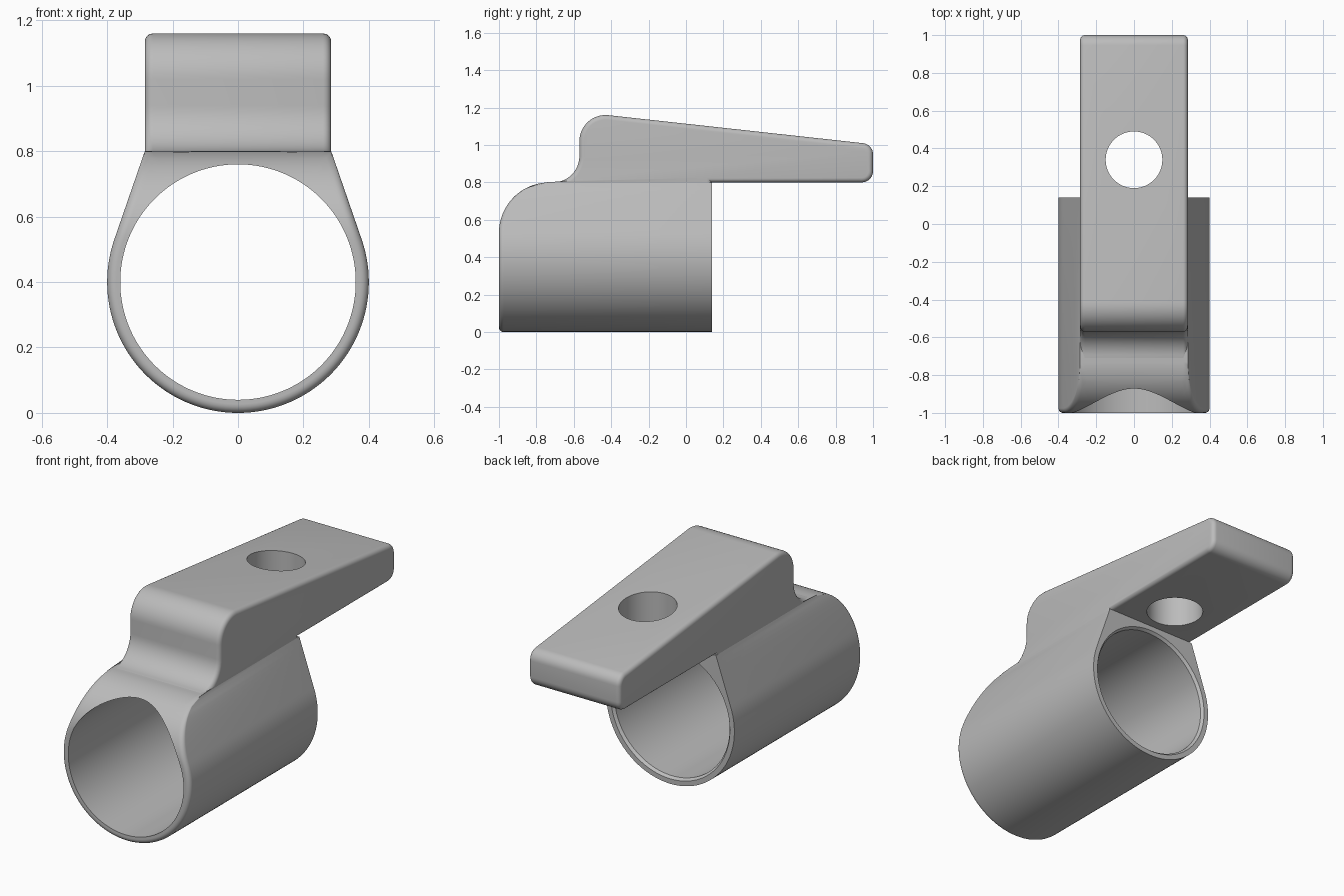
import bpy, bmesh
from math import sin, cos, sqrt, atan2, pi, radians

if "Cube" in bpy.data.objects:
    bpy.data.objects.remove(bpy.data.objects["Cube"], do_unlink=True)

grey = bpy.data.materials.new("plain_grey")
grey.use_nodes = True
COLOUR = (0.5, 0.5, 0.5, 1)
grey.diffuse_color = COLOUR
grey.node_tree.nodes["Principled BSDF"].inputs["Base Color"].default_value = COLOUR

RADIUS, BORE, HALF_W, FRONT, BACK = 0.4, 0.36, 0.285, -1.0, 0.14
NOSE = 0.27       # radius of the rounded upper front of the sleeve
EDGE = 0.025      # small edge rounding


def add_object(name, bm):
    bmesh.ops.recalc_face_normals(bm, faces=bm.faces)
    mesh = bpy.data.meshes.new(name)
    bm.to_mesh(mesh)
    bm.free()
    mesh.materials.append(grey)
    obj = bpy.data.objects.new(name, mesh)
    bpy.context.collection.objects.link(obj)
    return obj


def activate(obj):
    bpy.ops.object.select_all(action='DESELECT')
    obj.select_set(True)
    bpy.context.view_layer.objects.active = obj


def smooth(obj):
    activate(obj)
    bpy.ops.object.shade_smooth_by_angle(angle=radians(32))


def arc(cy, cz, r, start, end, steps):
    angles = [radians(start + (end - start) * i / steps) for i in range(steps + 1)]
    return [(cy + r * cos(a), cz + r * sin(a)) for a in angles]


# Sleeve outline: a circle with straight tangents up to a flat top
corner = atan2(HALF_W, RADIUS)


def outer(t):
    t = abs(t)
    if t < corner:
        return RADIUS / cos(t)
    if t < 2 * corner:
        return RADIUS / cos(t - 2 * corner)
    return RADIUS


half = [corner * i / 16 for i in range(33)]
half += [2 * corner + (pi - 2 * corner) * i / 40 for i in range(1, 41)]
angles = half + [-t for t in reversed(half[1:-1])]


def nose_slope(z):
    rise = min(1, max(0, (z - 2 * RADIUS + NOSE) / NOSE))
    return sqrt(1 - rise * rise)


def front_y(z):
    return FRONT + NOSE * (1 - nose_slope(z))


def ring(bm, radius, y):
    verts = []
    for t in angles:
        r = radius(t)
        x, z = r * sin(t), RADIUS + r * cos(t)
        verts.append(bm.verts.new((x, y(z), z)))
    return verts


# Sleeve: rings lofted from the back, round the front lip and through the bore
bm = bmesh.new()
rings = [ring(bm, outer, lambda z: BACK)]
for i in range(7):
    a = pi / 2 * i / 6
    inset, setback = EDGE * (1 - cos(a)), EDGE * (1 - sin(a))
    rings.append(ring(bm, lambda t: outer(t) - inset,
                      lambda z: front_y(z) + setback * nose_slope(z)))
for i in range(1, 7):
    f = i / 6
    rings.append(ring(bm, lambda t: (outer(t) - EDGE) * (1 - f) + BORE * f, front_y))
rings.append(ring(bm, lambda t: BORE, lambda z: BACK - 0.015))
rings.append(ring(bm, lambda t: BORE + 0.012, lambda z: BACK))
for a, b in zip(rings, rings[1:] + rings[:1]):
    for i in range(len(angles)):
        j = (i + 1) % len(angles)
        bm.faces.new((a[i], a[j], b[j], b[i]))
smooth(add_object("sleeve", bm))

# Arm: side profile with a filleted foot, rounded shoulder and tapered tongue
profile = [(-0.78, 0.775), (-0.78, 0.785)]
profile += arc(-0.71, 0.94, 0.14, -90, 0, 12)
profile += arc(-0.43, 1.02, 0.14, 180, 84, 14)
profile += arc(0.94, 0.95, 0.06, 84, 0, 8)
profile += arc(0.94, 0.86, 0.06, 0, -90, 8)
profile += [(BACK - 0.002, 0.8), (BACK - 0.002, 0.775)]
bm = bmesh.new()
caps = [bm.faces.new([bm.verts.new((x, y, z)) for y, z in profile])
        for x in (-HALF_W, HALF_W)]
left, right = [list(c.verts) for c in caps]
for i in range(len(profile)):
    j = (i + 1) % len(profile)
    bm.faces.new((left[i], left[j], right[j], right[i]))
bmesh.ops.recalc_face_normals(bm, faces=bm.faces)
bmesh.ops.bevel(bm, geom=[e for c in caps for e in c.edges], offset=EDGE,
                offset_type='OFFSET', segments=5, profile=0.5,
                affect='EDGES', clamp_overlap=False)
arm = add_object("arm", bm)

# Screw hole through the tongue
bpy.ops.mesh.primitive_cylinder_add(vertices=64, radius=0.15, depth=1, location=(0, 0.34, 0.95))
cutter = bpy.context.object
cutter.name = "hole_cutter"
cutter.hide_render = True
cut = arm.modifiers.new("hole", 'BOOLEAN')
cut.operation, cut.solver, cut.object = 'DIFFERENCE', 'EXACT', cutter
activate(arm)
bpy.ops.object.modifier_apply(modifier="hole")
bpy.data.objects.remove(cutter, do_unlink=True)
smooth(arm)
